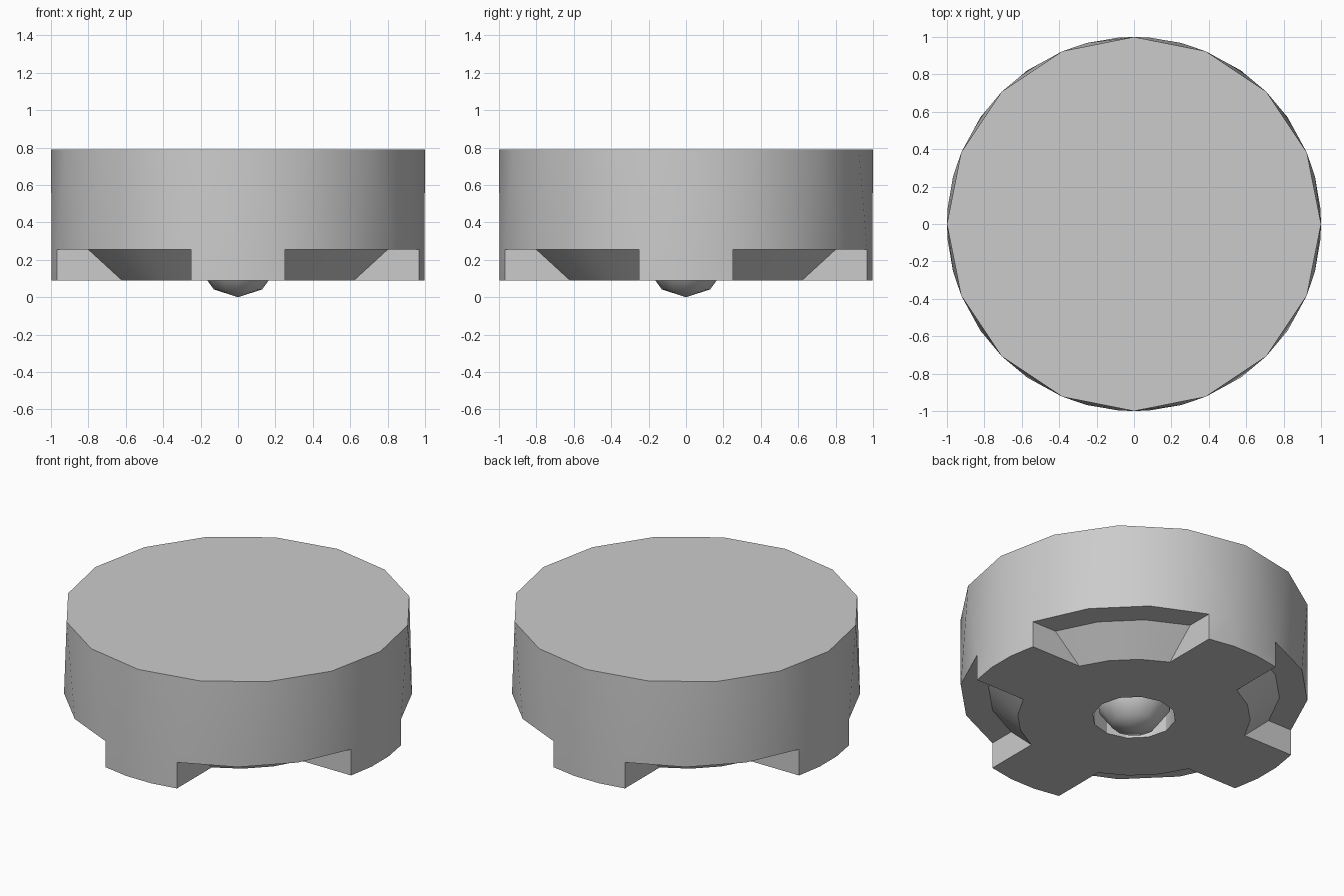
import bpy, bmesh
from math import sin, cos, asin, atan2, hypot, pi, radians

if "Cube" in bpy.data.objects:
    bpy.data.objects.remove(bpy.data.objects["Cube"])

Z_FOOT, Z_NOTCH, Z_TOP = 0.09, 0.255, 0.79
HALF = 0.25                      # half width of each foot
R_LOW, R_HIGH = hypot(0.62, HALF), hypot(0.80, HALF)
HOLE_R, HOLE_TOP, BALL_R = 0.24, 0.25, 0.22


def finish(bm, name, angle):
    bmesh.ops.recalc_face_normals(bm, faces=bm.faces)
    mesh = bpy.data.meshes.new(name)
    bm.to_mesh(mesh)
    bm.free()
    obj = bpy.data.objects.new(name, mesh)
    bpy.context.collection.objects.link(obj)
    bpy.ops.object.select_all(action='DESELECT')
    obj.select_set(True)
    bpy.context.view_layer.objects.active = obj
    bpy.ops.object.shade_smooth_by_angle(angle=radians(angle))
    return obj


bm = bmesh.new()


def point(r, a, z):
    return bm.verts.new((r * cos(a), r * sin(a), z))


def span(a, b, n=3):
    return [a + (b - a) * i / n for i in range(n + 1)]


def strip(a, b):
    for i in range(len(a) - 1):
        bm.faces.new((a[i], a[i + 1], b[i + 1], b[i]))


# Round cap: 16-sided top
cap_angles = [2 * pi * i / 16 for i in range(16)]
cap = [point(1, a, Z_TOP) for a in cap_angles]
bm.faces.new(cap)

# Outer ring at notch height: three segments per foot, three per notch
edge = asin(HALF)
quarter = span(-edge, edge) + span(edge, pi / 2 - edge)[1:-1]
ring_angles = [a + k * pi / 2 for k in range(4) for a in quarter]
ring = [point(1, a, Z_NOTCH) for a in ring_angles]

# Side wall: zip the 16-sided cap to the 24-sided ring
i = j = 0
while i < 16 or j < 24:
    next_cap = cap_angles[i % 16] + 2 * pi * (i // 16) + pi / 8
    next_ring = ring_angles[(j + 1) % 24] + 2 * pi * ((j + 1) // 24)
    c, r = cap[i % 16], ring[j % 24]
    if j >= 24 or (i < 16 and next_cap <= next_ring):
        bm.faces.new((c, r, cap[(i + 1) % 16]))
        i += 1
    else:
        bm.faces.new((c, r, ring[(j + 1) % 24]))
        j += 1

# Feet and sloped notches between them
outline = []
low_a, high_a = atan2(HALF, 0.62), atan2(HALF, 0.80)
feet, lows, highs = [], [], []
for k in range(4):
    t = k * pi / 2
    feet.append([point(1, a + t, Z_FOOT) for a in span(-edge, edge)])
    lows.append([point(R_LOW, a + t, Z_FOOT) for a in span(low_a, pi / 2 - low_a)])
    highs.append([point(R_HIGH, a + t, Z_NOTCH) for a in span(high_a, pi / 2 - high_a)])
    outline += feet[k] + lows[k]
for k in range(4):
    n = (k + 1) % 4
    outer = [ring[(6 * k + 3 + i) % 24] for i in range(4)]
    strip(feet[k], ring[6 * k:6 * k + 4])
    strip(outer, highs[k])
    strip(highs[k], lows[k])
    bm.faces.new((feet[k][3], outer[0], highs[k][0], lows[k][0]))
    bm.faces.new((feet[n][0], outer[3], highs[k][3], lows[k][3]))

# Central socket in the underside
rim = [point(HOLE_R, 2 * pi * i / 12, Z_FOOT) for i in range(12)]
floor = [point(HOLE_R, 2 * pi * i / 12, HOLE_TOP) for i in range(12)]
strip(rim + rim[:1], floor + floor[:1])
bm.faces.new(floor)

# Flat underside between the outline and the socket rim
edges = []
for loop in (outline, rim):
    for a, b in zip(loop, loop[1:] + loop[:1]):
        edges.append(bm.edges.get((a, b)) or bm.edges.new((a, b)))
bmesh.ops.triangle_fill(bm, edges=edges, use_beauty=True, normal=(0, 0, -1))
finish(bm, "housing", 30)

# Ball sitting in the socket
bm = bmesh.new()
bmesh.ops.create_uvsphere(bm, u_segments=12, v_segments=5, radius=BALL_R)
bmesh.ops.translate(bm, verts=bm.verts, vec=(0, 0, BALL_R))
finish(bm, "ball", 60)
